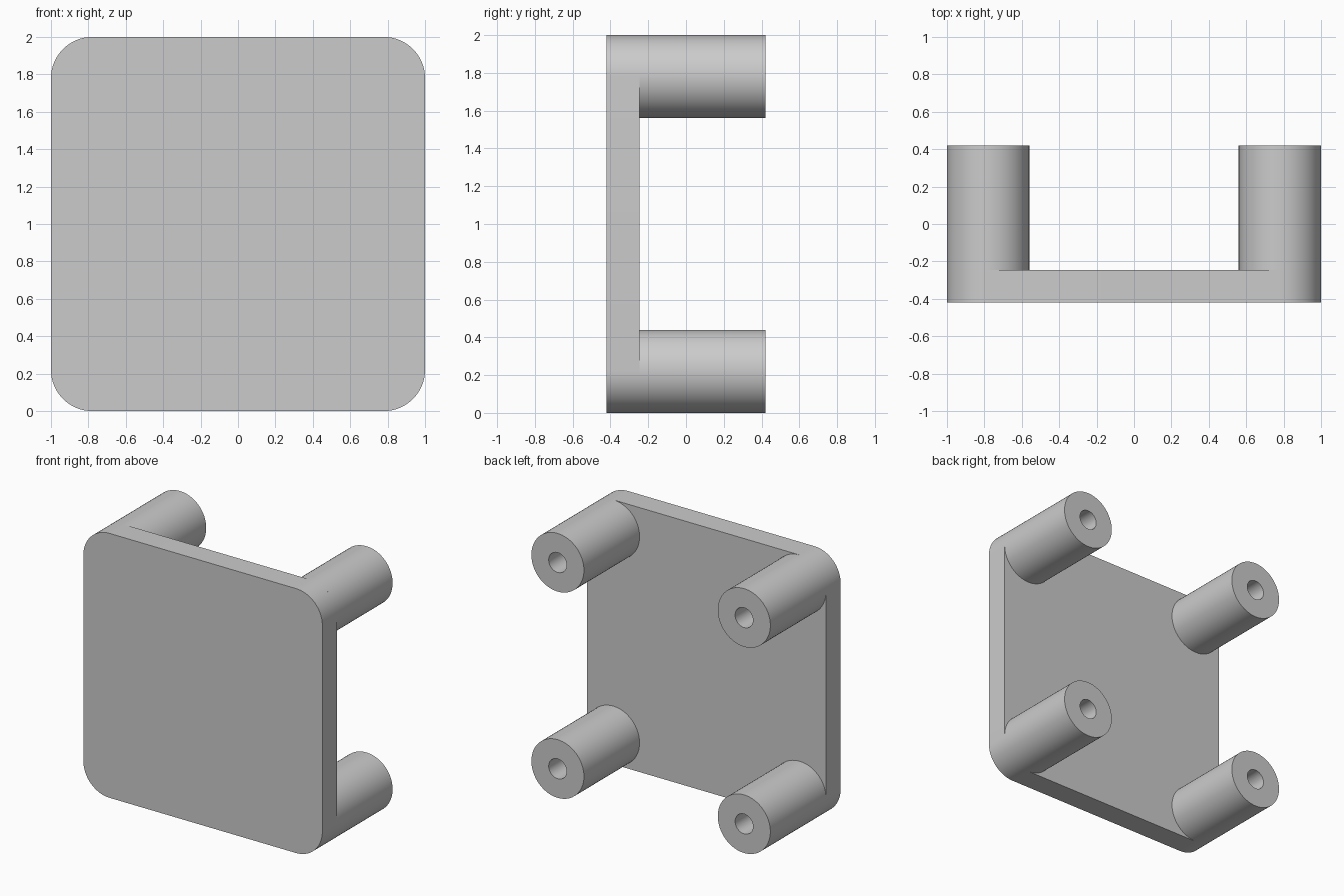
import bpy, bmesh, math
from mathutils import Vector

cube = bpy.data.objects.get("Cube")
if cube:
    bpy.data.objects.remove(cube, do_unlink=True)

RADIUS = 0.22          # post radius and plate corner radius
HOLE = 0.075
FRONT, PLATE_BACK, BACK = -0.42, -0.245, 0.42
OFFSET = 1 - RADIUS    # post centres, from the plate centre
SEGMENTS = 64

grey = bpy.data.materials.new("plain_grey")
grey.use_nodes = True
colour = (0.6, 0.6, 0.6, 1)
grey.diffuse_color = colour
grey.node_tree.nodes["Principled BSDF"].inputs["Base Color"].default_value = colour


def arc(cx, cz, radius, start, sweep, steps, y):
    """Points along an arc in the plane facing the front."""
    return [Vector((cx + radius * math.cos(a), y, cz + radius * math.sin(a)))
            for a in (start + sweep * i / steps for i in range(steps + 1))]


def finish(bm, name):
    bmesh.ops.recalc_face_normals(bm, faces=bm.faces)
    mesh = bpy.data.meshes.new(name)
    bm.to_mesh(mesh)
    bm.free()
    obj = bpy.data.objects.new(name, mesh)
    bpy.context.collection.objects.link(obj)
    mesh.materials.append(grey)
    bpy.ops.object.select_all(action="DESELECT")
    obj.select_set(True)
    bpy.context.view_layer.objects.active = obj
    bpy.ops.object.shade_smooth_by_angle(angle=math.radians(30))
    return obj


# Plate with rounded corners
bm = bmesh.new()
outline = []
for i, (sx, sz) in enumerate([(1, 1), (-1, 1), (-1, -1), (1, -1)]):
    outline += arc(sx * OFFSET, 1 + sz * OFFSET, RADIUS, i * math.pi / 2,
                   math.pi / 2, SEGMENTS // 4, FRONT)
face = bm.faces.new([bm.verts.new(p) for p in outline])
extruded = bmesh.ops.extrude_face_region(bm, geom=[face], use_keep_orig=True)
moved = [v for v in extruded["geom"] if isinstance(v, bmesh.types.BMVert)]
bmesh.ops.translate(bm, verts=moved, vec=(0, PLATE_BACK - FRONT, 0))
finish(bm, "plate")


# Hollow corner posts, open where they meet the plate
def post(name, x, z):
    bm = bmesh.new()
    section = [(RADIUS, PLATE_BACK), (RADIUS, BACK), (HOLE, BACK), (HOLE, PLATE_BACK)]
    rings = [[bm.verts.new(p) for p in
              arc(x, z, r, 0, 2 * math.pi, SEGMENTS, y)[:-1]] for r, y in section]
    for a, b in zip(rings, rings[1:]):
        for i in range(SEGMENTS):
            j = (i + 1) % SEGMENTS
            bm.faces.new((a[i], a[j], b[j], b[i]))
    return finish(bm, name)


for side, sx in (("left", 1), ("right", -1)):
    for level, sz in (("upper", 1), ("lower", -1)):
        post(f"{level}_{side}_post", sx * OFFSET, 1 + sz * OFFSET)
